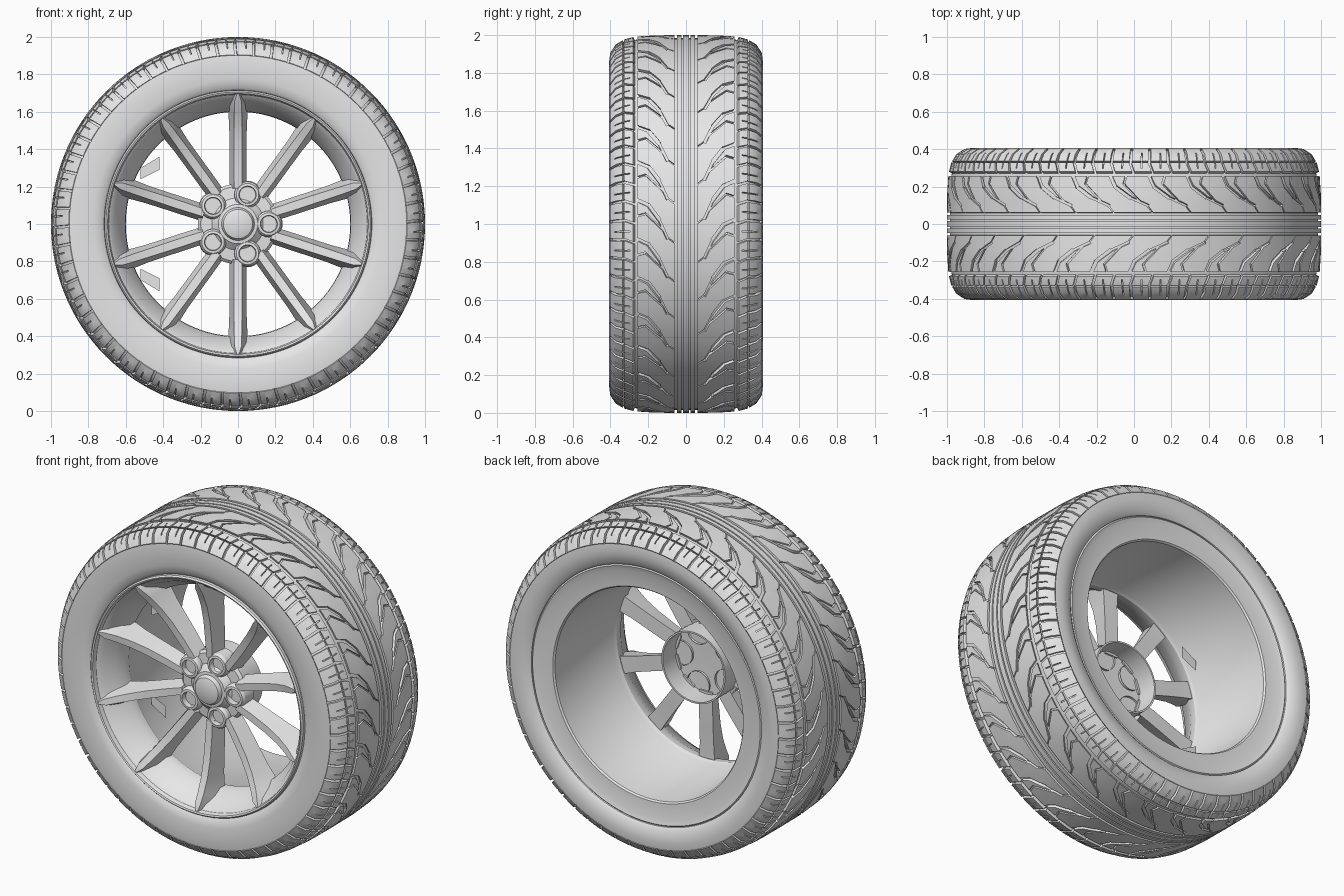
import bpy, bmesh, math
from mathutils import Vector

if "Cube" in bpy.data.objects:
    bpy.data.objects.remove(bpy.data.objects["Cube"])

grey = bpy.data.materials.new("plain_grey")
grey.use_nodes = True
grey.diffuse_color = (0.8, 0.8, 0.8, 1)
grey.node_tree.nodes["Principled BSDF"].inputs["Base Color"].default_value = (0.8, 0.8, 0.8, 1)


def finish(name, bm, angle=30):
    mesh = bpy.data.meshes.new(name)
    bm.to_mesh(mesh)
    bm.free()
    mesh.materials.append(grey)
    obj = bpy.data.objects.new(name, mesh)
    bpy.context.collection.objects.link(obj)
    bpy.ops.object.select_all(action='DESELECT')
    obj.select_set(True)
    bpy.context.view_layer.objects.active = obj
    bpy.ops.object.shade_smooth_by_angle(angle=math.radians(angle))
    return obj


def polar(r, a, y):
    """Point at radius r and angle a around the axle."""
    return Vector((r * math.cos(a), y, 1 + r * math.sin(a)))


def lathe(name, profile, seg=96, centre=(0, 0)):
    """Revolve (radius, y) points around an axis parallel to the axle."""
    bm = bmesh.new()
    shift = Vector((centre[0], 0, centre[1]))
    rings = []
    for r, y in profile:
        n = seg if r > 0 else 1
        rings.append([bm.verts.new(polar(r, math.tau * i / seg, y) + shift) for i in range(n)])
    for a, b in zip(rings, rings[1:]):
        for i in range(seg):
            j = (i + 1) % seg
            quad = [a[i % len(a)], a[j % len(a)], b[j % len(b)], b[i % len(b)]]
            bm.faces.new(list(dict.fromkeys(quad)))
    bmesh.ops.recalc_face_normals(bm, faces=bm.faces)
    return finish(name, bm)


# Tread surface: distance across the tread -> (y, radius)
CROWN = [(0, 0, 1), (0.16, 0.16, 0.999), (0.27, 0.27, 0.992), (0.33, 0.328, 0.977),
         (0.385, 0.373, 0.95), (0.44, 0.402, 0.905)]
DEPTH = 0.016


def crown(v, d=0):
    for (v0, y0, r0), (v1, y1, r1) in zip(CROWN, CROWN[1:]):
        if v <= v1 + 1e-6:
            t = (v - v0) / (v1 - v0)
            break
    return (y0 + t * (y1 - y0)) * (1 - 2 * d), r0 + t * (r1 - r0) - d


# Tyre carcass with both sidewalls and the groove floor
def sidewall(bead):
    return [(bead, 0.35), (bead + 0.004, 0.38), (bead + 0.02, 0.393), (bead + 0.06, 0.402),
            (0.86, 0.407), (0.902, 0.402)]


floor = [crown(v, DEPTH)[::-1] for v, _, _ in CROWN]
front = [(r, -y) for r, y in sidewall(0.712) + floor[::-1]]
lathe("tyre_carcass", front + floor[1:] + sidewall(0.77)[::-1], 128)

# Tread pattern of one pitch, as groove strokes (u0, v0, u1, v1, width)
REPEATS = 30
PITCH = math.tau / REPEATS
grooves = [(-1, v, 1, v, w) for v, w in ((0.02, 0.008), (0.055, 0.014), (0.268, 0.024), (0.335, 0.009))]
grooves += [(0, 0.055, 0.035, 0.1, 0.006), (0.03, 0.1, 0.13, 0.145, 0.014),
            (0.13, 0.145, 0.205, 0.2, 0.02), (0.205, 0.2, 0.235, 0.265, 0.018),
            (0.07, 0.12, 0.16, 0.215, 0.009), (0.16, 0.215, 0.145, 0.265, 0.01)]
for k in range(2):
    s = k * PITCH / 2
    grooves += [(s, 0.27, s + 0.02, 0.33, 0.012), (s + 0.02, 0.33, s + 0.012, 0.45, 0.014),
                (s + 0.065, 0.3, s + 0.06, 0.395, 0.006)]


def cut(bm, faces, co, no):
    geom = set(faces)
    for f in faces:
        geom.update(f.edges)
        geom.update(f.verts)
    bmesh.ops.bisect_plane(bm, geom=list(geom), dist=1e-6, plane_co=co, plane_no=no)


def cut_groove(bm, u0, v0, u1, v1, w):
    a, b = Vector((u0, v0, 0)), Vector((u1, v1, 0))
    along = (b - a).normalized()
    a, b = a - along * w / 3, b + along * w / 3
    side = Vector((-along.y, along.x, 0))
    lo = [min(a[i], b[i]) - w for i in range(2)]
    hi = [max(a[i], b[i]) + w for i in range(2)]

    def near(f):
        return all(max(v.co[i] for v in f.verts) > lo[i] and
                   min(v.co[i] for v in f.verts) < hi[i] for i in range(2))

    for co, no in ((a + side * w / 2, side), (a - side * w / 2, side), (a, along), (b, along)):
        cut(bm, [f for f in bm.faces if near(f)], co, no)
    gone = []
    for f in bm.faces:
        c = f.calc_center_median() - a
        if abs(c.dot(side)) < w / 2 and 0 < c.dot(along) < (b - a).length:
            gone.append(f)
    bmesh.ops.delete(bm, geom=gone, context='FACES')


patch = bmesh.new()
patch.faces.new([patch.verts.new((u, v, 0)) for u, v in
                 ((0, 0), (PITCH, 0), (PITCH, 0.44), (0, 0.44))])
for u0, v0, u1, v1, w in grooves:
    for shift in ((0,) if u0 == -1 else (-PITCH, 0, PITCH)):
        cut_groove(patch, u0 + shift, v0, u1 + shift, v1, w)
bmesh.ops.dissolve_limit(patch, angle_limit=0.01, verts=patch.verts[:], edges=patch.edges[:])
for i in range(1, 4):
    cut(patch, patch.faces[:], Vector((PITCH * i / 4, 0, 0)), Vector((1, 0, 0)))
for v, _, _ in CROWN[1:-1]:
    cut(patch, patch.faces[:], Vector((0, v, 0)), Vector((0, 1, 0)))
bmesh.ops.triangulate(patch, faces=patch.faces[:])

# Wrap the pitch around both halves of the tyre, then drop the block walls
bm = bmesh.new()
inner = {}
for half in (1, -1):
    for k in range(REPEATS):
        start = (k + (0.5 if half < 0 else 0)) * PITCH
        copies = {}
        for v in patch.verts:
            y, r = crown(min(max(v.co.y, 0), 0.44))
            copies[v] = bm.verts.new(polar(r, start + v.co.x, half * y))
        for f in patch.faces:
            loop = [copies[v] for v in f.verts]
            new = bm.faces.new(loop)
            new.normal_update()
            if new.normal.dot(new.calc_center_median() - Vector((0, 0, 1))) < 0:
                new.normal_flip()
patch.free()
bmesh.ops.remove_doubles(bm, verts=bm.verts[:], dist=1e-5)
rim_edges = [e for e in bm.edges if e.is_boundary]
walls = bmesh.ops.extrude_edge_only(bm, edges=rim_edges)["geom"]
for v in walls:
    if isinstance(v, bmesh.types.BMVert):
        r = math.hypot(v.co.x, v.co.z - 1)
        k = (r - DEPTH) / r
        v.co = (v.co.x * k, v.co.y * (1 - 2 * DEPTH), 1 + (v.co.z - 1) * k)
finish("tread_blocks", bm)

# Rim: front lip, barrel and rear flange
lathe("rim", [(0.716, -0.36), (0.714, -0.395), (0.706, -0.404), (0.697, -0.4), (0.69, -0.375),
              (0.665, -0.355), (0.63, -0.28), (0.603, -0.235), (0.6, -0.19), (0.61, -0.17),
              (0.632, 0.355), (0.64, 0.365), (0.735, 0.37), (0.765, 0.38), (0.775, 0.37)], 128)

# Hub: domed cap, face, and a hollow tube behind
lathe("hub", [(0, -0.315), (0.05, -0.312), (0.078, -0.303), (0.085, -0.292), (0.088, -0.28),
              (0.105, -0.278), (0.14, -0.245), (0.2, -0.24), (0.215, -0.225), (0.215, -0.07),
              (0.205, -0.07), (0.205, -0.2), (0, -0.21)], 64)

# Five bolt bosses with recessed seats
for i in range(5):
    a = math.tau * i / 5
    lathe("bolt_boss", [(0.074, -0.19), (0.07, -0.265), (0.06, -0.28), (0.046, -0.282),
                        (0.043, -0.25), (0, -0.25)], 24,
          (0.165 * math.cos(a), 0.165 * math.sin(a)))

# Ten spokes: (radius, front y, back y, front half width, back half width)
STATIONS = [(0.19, -0.275, -0.19, 0.02, 0.045), (0.3, -0.284, -0.19, 0.022, 0.046),
            (0.42, -0.3, -0.195, 0.022, 0.046), (0.52, -0.325, -0.2, 0.021, 0.047),
            (0.6, -0.358, -0.2, 0.02, 0.052), (0.655, -0.388, -0.25, 0.018, 0.06),
            (0.694, -0.4, -0.33, 0.006, 0.035)]


def spoke(a):
    bm = bmesh.new()
    out = Vector((math.cos(a), 0, math.sin(a)))
    tan = Vector((-math.sin(a), 0, math.cos(a)))
    rings = []
    for r, yf, yb, hf, hb in STATIONS:
        base = out * r + Vector((0, 0, 1))
        rings.append([bm.verts.new(base + tan * t + Vector((0, y, 0)))
                      for t, y in ((-hf, yf), (hf, yf), (hb, yb), (-hb, yb))])
    for p, q in zip(rings, rings[1:]):
        for i in range(4):
            j = (i + 1) % 4
            bm.faces.new((p[i], p[j], q[j], q[i]))
    bm.faces.new(rings[0])
    bm.faces.new(rings[-1])
    bmesh.ops.recalc_face_normals(bm, faces=bm.faces)
    finish("spoke", bm)


for i in range(10):
    spoke(math.radians(18 + 36 * i))

# Two small tabs inside the barrel
for s in (1, -1):
    bm = bmesh.new()
    bm.faces.new([bm.verts.new((x, -0.09, 1 + s * z)) for x, z in
                  ((-0.52, 0.24), (-0.42, 0.29), (-0.42, 0.36), (-0.52, 0.3))])
    finish("barrel_tab", bm)
